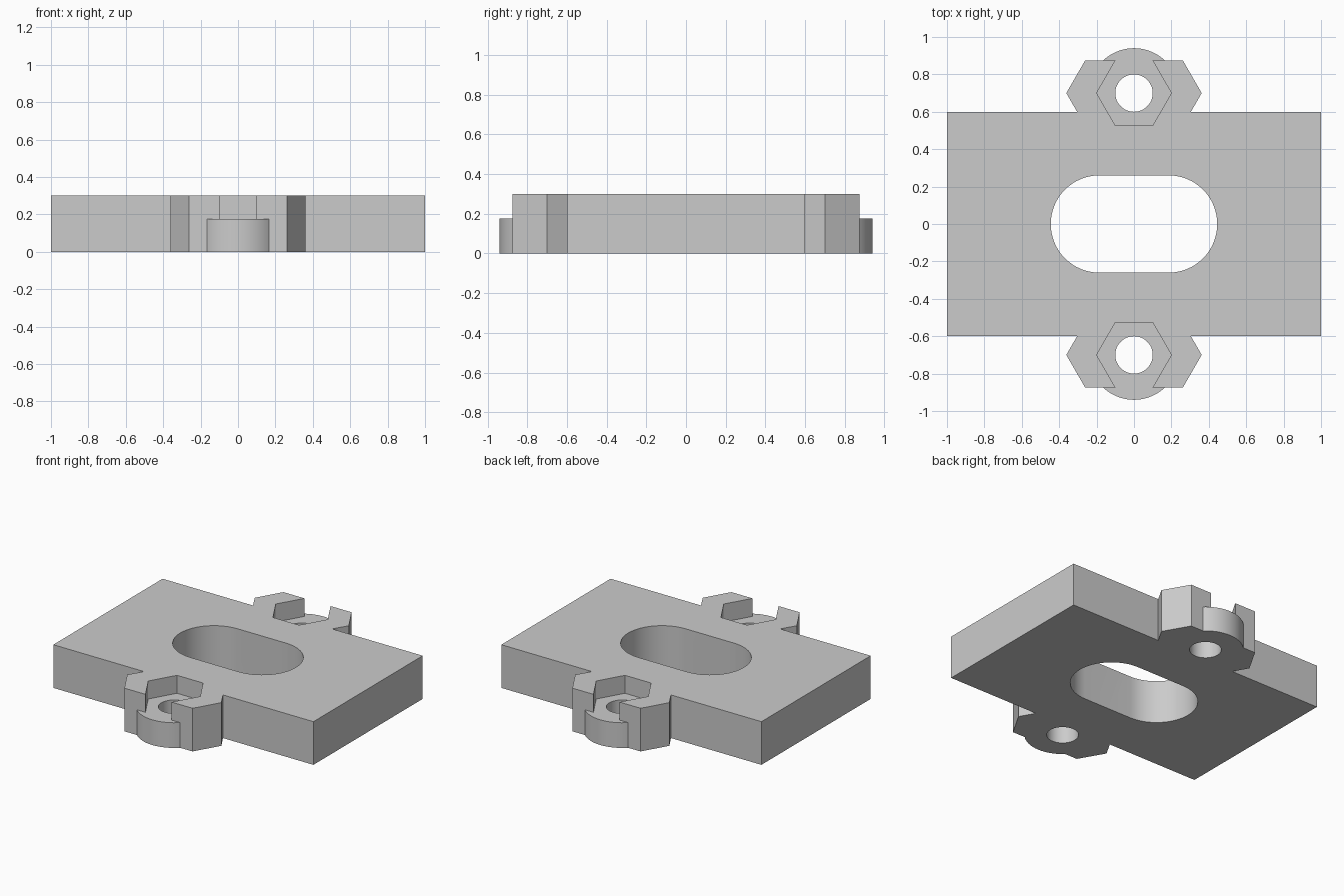
import bpy
import bmesh
from math import cos, sin, pi, radians

cube = bpy.data.objects.get("Cube")
if cube:
    bpy.data.objects.remove(cube, do_unlink=True)

PLATE_H = 0.3       # plate and lug height
FLOOR_H = 0.175     # boss top and nut pocket floor
LUG_Y = 0.7         # lug centre distance
HEX_R = 0.2         # nut pocket corner radius
LUG_X = 0.162       # sideways shift of the lug's hexagonal ends

grey = bpy.data.materials.new("plain grey")
grey.use_nodes = True
colour = (0.6, 0.6, 0.6, 1)
grey.diffuse_color = colour
grey.node_tree.nodes["Principled BSDF"].inputs["Base Color"].default_value = colour


def prism(name, outline, z0, z1):
    """Extrude a flat outline between two heights."""
    bm = bmesh.new()
    face = bm.faces.new([bm.verts.new((x, y, z0)) for x, y in outline])
    ext = bmesh.ops.extrude_face_region(bm, geom=[face])
    for v in ext["geom"]:
        if isinstance(v, bmesh.types.BMVert):
            v.co.z = z1
    bmesh.ops.recalc_face_normals(bm, faces=bm.faces)
    mesh = bpy.data.meshes.new(name)
    bm.to_mesh(mesh)
    bm.free()
    mesh.materials.append(grey)
    obj = bpy.data.objects.new(name, mesh)
    bpy.context.collection.objects.link(obj)
    return obj


def arc(cx, cy, r, start, end, steps):
    angles = [start + (end - start) * i / steps for i in range(steps + 1)]
    return [(cx + r * cos(a), cy + r * sin(a)) for a in angles]


def circle(cy, r, steps=64):
    return arc(0, cy, r, 0, 2 * pi, steps)[:-1]


def combine(body, tool, operation):
    """Apply a boolean and discard the tool."""
    mod = body.modifiers.new(tool.name, "BOOLEAN")
    mod.operation = operation
    mod.solver = "EXACT"
    mod.object = tool
    bpy.context.view_layer.objects.active = body
    bpy.ops.object.modifier_apply(modifier=mod.name)
    bpy.data.objects.remove(tool, do_unlink=True)


# Rectangular plate
plate = prism("mounting_plate", [(-1, -0.6), (1, -0.6), (1, 0.6), (-1, 0.6)], 0, PLATE_H)

hx, hy = HEX_R / 2, HEX_R * sin(pi / 3)
for s in (-1, 1):
    cy = s * LUG_Y
    # Stretched hexagonal lug with a nut pocket open on the outer side
    ends = arc(LUG_X, cy, HEX_R, -pi / 3, pi / 3, 2) + arc(-LUG_X, cy, HEX_R, 2 * pi / 3, 4 * pi / 3, 2)
    combine(plate, prism("lug", ends, 0, PLATE_H), "UNION")
    pocket = [(hx, s * 1.2), (hx, cy + s * hy), (HEX_R, cy), (hx, cy - s * hy)]
    pocket += [(-x, y) for x, y in reversed(pocket)]
    combine(plate, prism("nut_pocket", pocket, FLOOR_H, 0.5), "DIFFERENCE")
    # Round boss and screw hole
    combine(plate, prism("boss", circle(cy, 0.24), 0, FLOOR_H), "UNION")
    combine(plate, prism("screw_hole", circle(cy, 0.1), -0.2, 0.5), "DIFFERENCE")

# Central rounded slot
slot = arc(0.185, 0, 0.26, -pi / 2, pi / 2, 32) + arc(-0.185, 0, 0.26, pi / 2, 3 * pi / 2, 32)
combine(plate, prism("slot", slot, -0.2, 0.5), "DIFFERENCE")

# Smooth round walls, crisp edges
bpy.ops.object.select_all(action="DESELECT")
plate.select_set(True)
bpy.context.view_layer.objects.active = plate
bpy.ops.object.shade_smooth_by_angle(angle=radians(30))
